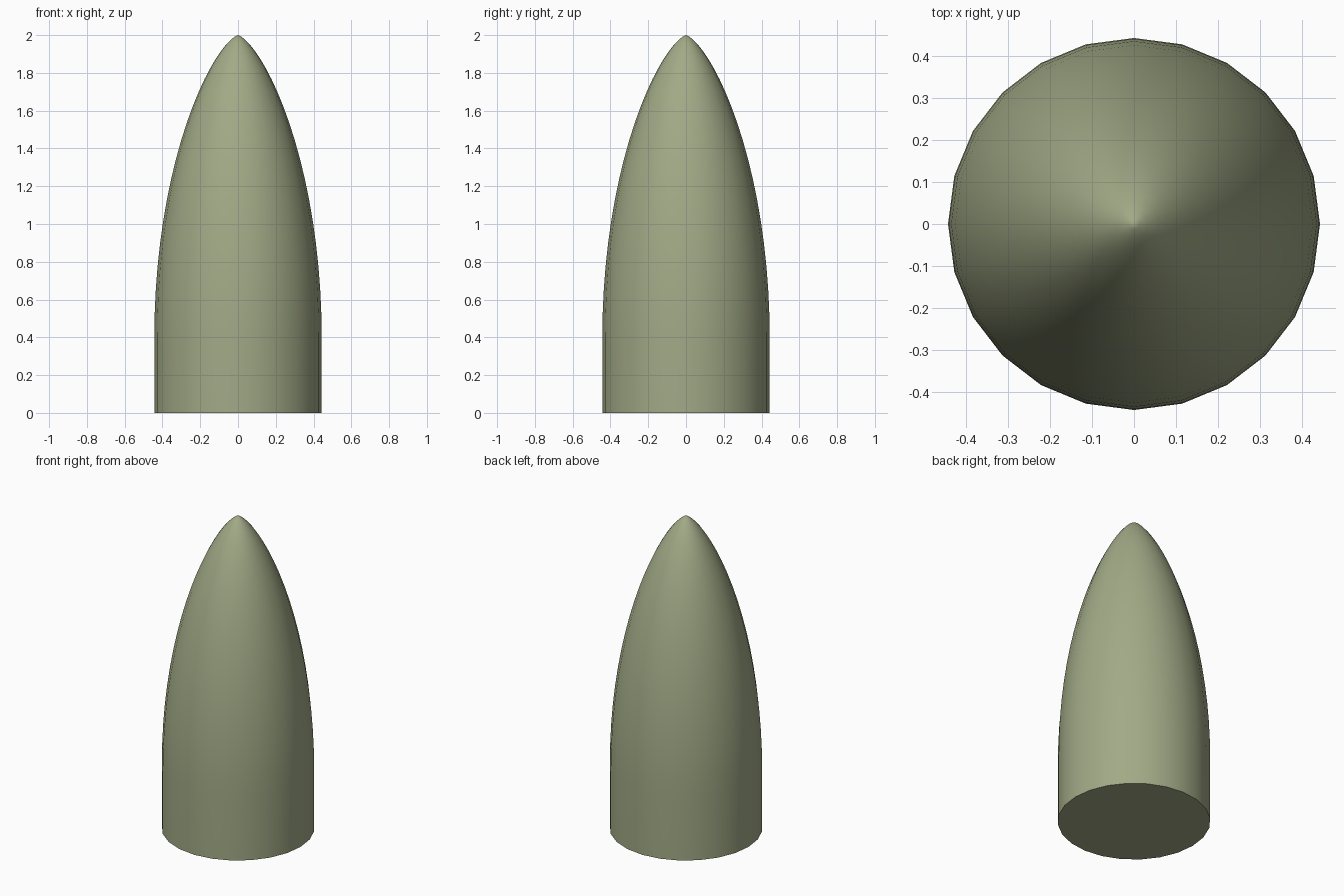
import bpy, bmesh, math

if "Cube" in bpy.data.objects:
    bpy.data.objects.remove(bpy.data.objects["Cube"])

SIDES, RADIUS, SHOULDER, HEIGHT, RINGS = 24, 0.443, 0.4, 2.0, 20

# Profile: straight skirt, then a nose that tapers to a small rounded tip
profile = [(RADIUS, 0.0)]
for i in range(RINGS):
    t = math.sin(math.pi / 2 * i / RINGS)
    profile.append((RADIUS * (1 - t * t) ** 0.7, SHOULDER + t * (HEIGHT - SHOULDER)))

bm = bmesh.new()
rings = []
for r, z in profile:
    rings.append([bm.verts.new((r * math.cos(2 * math.pi * k / SIDES),
                                r * math.sin(2 * math.pi * k / SIDES), z))
                  for k in range(SIDES)])
tip = bm.verts.new((0, 0, HEIGHT))

# Side walls
for lower, upper in zip(rings, rings[1:]):
    for k in range(SIDES):
        n = (k + 1) % SIDES
        bm.faces.new((lower[k], lower[n], upper[n], upper[k]))

# Tip fan and flat base
for k in range(SIDES):
    bm.faces.new((rings[-1][k], rings[-1][(k + 1) % SIDES], tip))
bm.faces.new(list(reversed(rings[0])))
bmesh.ops.recalc_face_normals(bm, faces=bm.faces)

mesh = bpy.data.meshes.new("nose_cone")
bm.to_mesh(mesh)
bm.free()
cone = bpy.data.objects.new("nose_cone", mesh)
bpy.context.collection.objects.link(cone)

# Olive green finish
mat = bpy.data.materials.new("olive_green")
mat.diffuse_color = (0.36, 0.40, 0.24, 1)
mat.use_nodes = True
mat.node_tree.nodes["Principled BSDF"].inputs["Base Color"].default_value = mat.diffuse_color
mesh.materials.append(mat)

# Smooth sides, sharp base rim
bpy.context.view_layer.objects.active = cone
cone.select_set(True)
bpy.ops.object.shade_smooth_by_angle(angle=math.radians(40))
